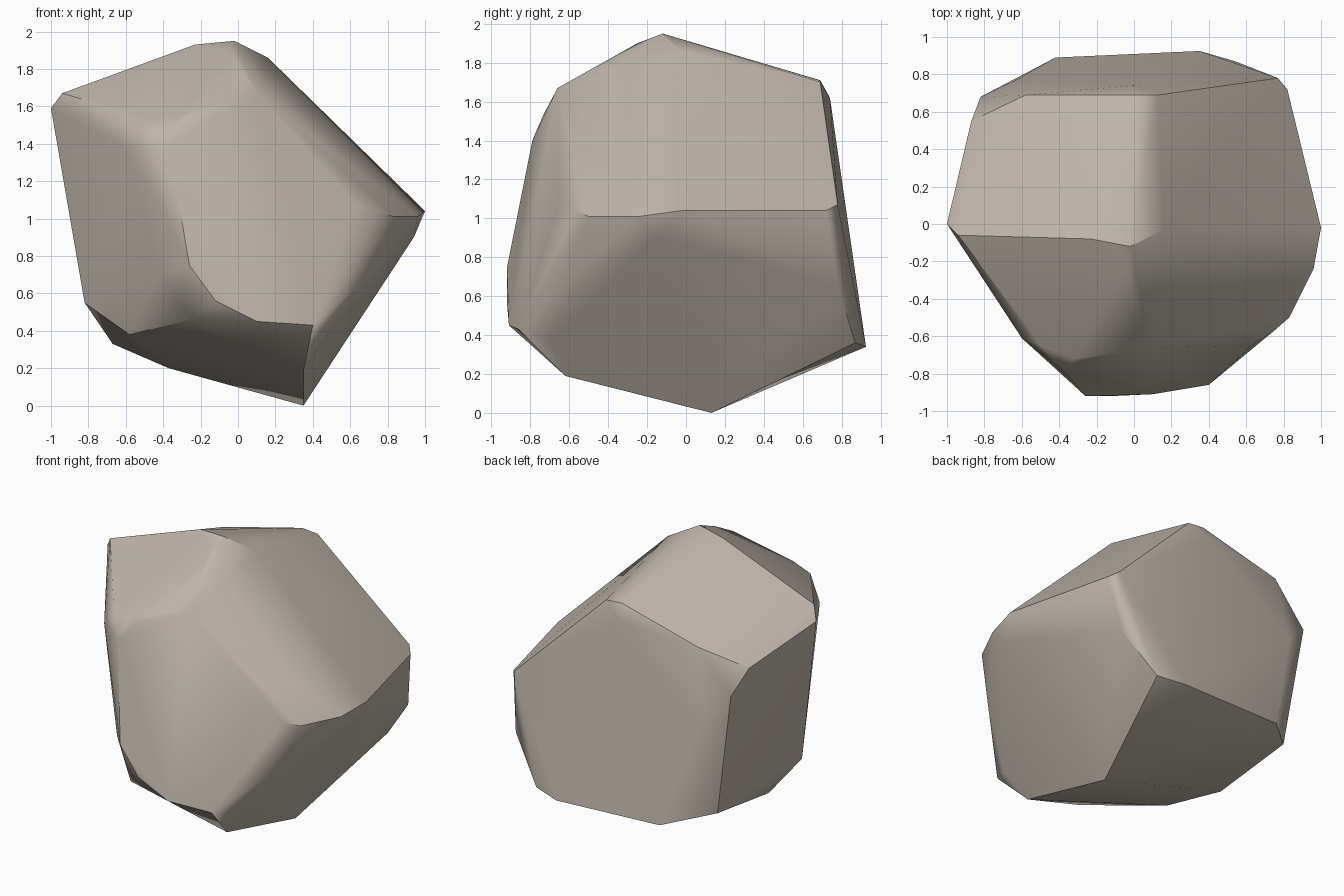
import bpy, bmesh
from mathutils import Vector

if "Cube" in bpy.data.objects:
    bpy.data.objects.remove(bpy.data.objects["Cube"])

# Corners of the stone, grouped by the facet they bound
FRONT = [(-.37, -.79, 1.40), (-.24, -.73, 1.54), (.11, -.65, 1.62), (.63, -.65, 1.08),
         (.40, -.86, .43), (.10, -.91, .45), (-.12, -.92, .56), (-.26, -.92, .75)]
ROOF = [(-.50, -.65, 1.54), (-.32, -.72, 1.55), (.10, -.66, 1.67), (.20, -.63, 1.58),
        (-.23, -.08, 1.93), (-.02, -.12, 1.95), (-.05, -.25, 1.90), (.16, -.03, 1.86),
        (.01, .69, 1.71), (.13, .69, 1.70), (-.58, .69, 1.56),
        (-.94, -.06, 1.67)]
RIGHT_RIM = [(.75, -.57, 1.04), (.83, -.50, 1.01), (.96, -.24, 1.01), (1, -.02, 1.04),
             (.82, .72, 1.04)]
LOWER_RIGHT = [(.35, .13, 0), (.35, -.62, .19), (.48, -.70, .38), (.73, -.56, .72),
               (.94, -.15, .90), (.76, .78, .65), (.54, .87, .36)]
LEFT = [(-1, 0, 1.59), (-.87, .55, 1.44), (-.82, .68, 1.28), (-.60, -.61, 1.38),
        (-.41, -.74, .70), (-.25, -.82, .46), (-.82, -.10, .55), (-.69, .64, .42)]
BACK = [(0, .74, 1.62), (.77, .78, 1.07), (.35, .925, .34), (-.42, .89, .36),
        (-.63, .77, 1.10)]
UNDERSIDE = [(-.37, .14, .20), (-.67, .05, .33), (-.58, -.37, .38)]

# Stone: taut skin around the corners, nearly flat neighbours merged into facets
bm = bmesh.new()
for group in (FRONT, ROOF, RIGHT_RIM, LOWER_RIGHT, LEFT, BACK, UNDERSIDE):
    for p in group:
        bm.verts.new(p)
hull = bmesh.ops.convex_hull(bm, input=bm.verts[:])
loose = [v for v in bm.verts if not v.link_faces]
bmesh.ops.delete(bm, geom=loose, context='VERTS')
bmesh.ops.dissolve_limit(bm, angle_limit=0.05, verts=bm.verts[:], edges=bm.edges[:])
bmesh.ops.recalc_face_normals(bm, faces=bm.faces[:])

mesh = bpy.data.meshes.new("stone")
bm.to_mesh(mesh)
bm.free()
stone = bpy.data.objects.new("stone", mesh)
bpy.context.collection.objects.link(stone)
bpy.context.view_layer.objects.active = stone
stone.select_set(True)
bpy.ops.object.shade_smooth_by_angle(angle=0.52)
wn = stone.modifiers.new("flat_facets", 'WEIGHTED_NORMAL')
wn.keep_sharp = True

# Warm grey stone colour
mat = bpy.data.materials.new("warm_stone")
mat.diffuse_color = (0.52, 0.465, 0.405, 1)
mat.use_nodes = True
mat.node_tree.nodes["Principled BSDF"].inputs["Base Color"].default_value = mat.diffuse_color
mesh.materials.append(mat)
